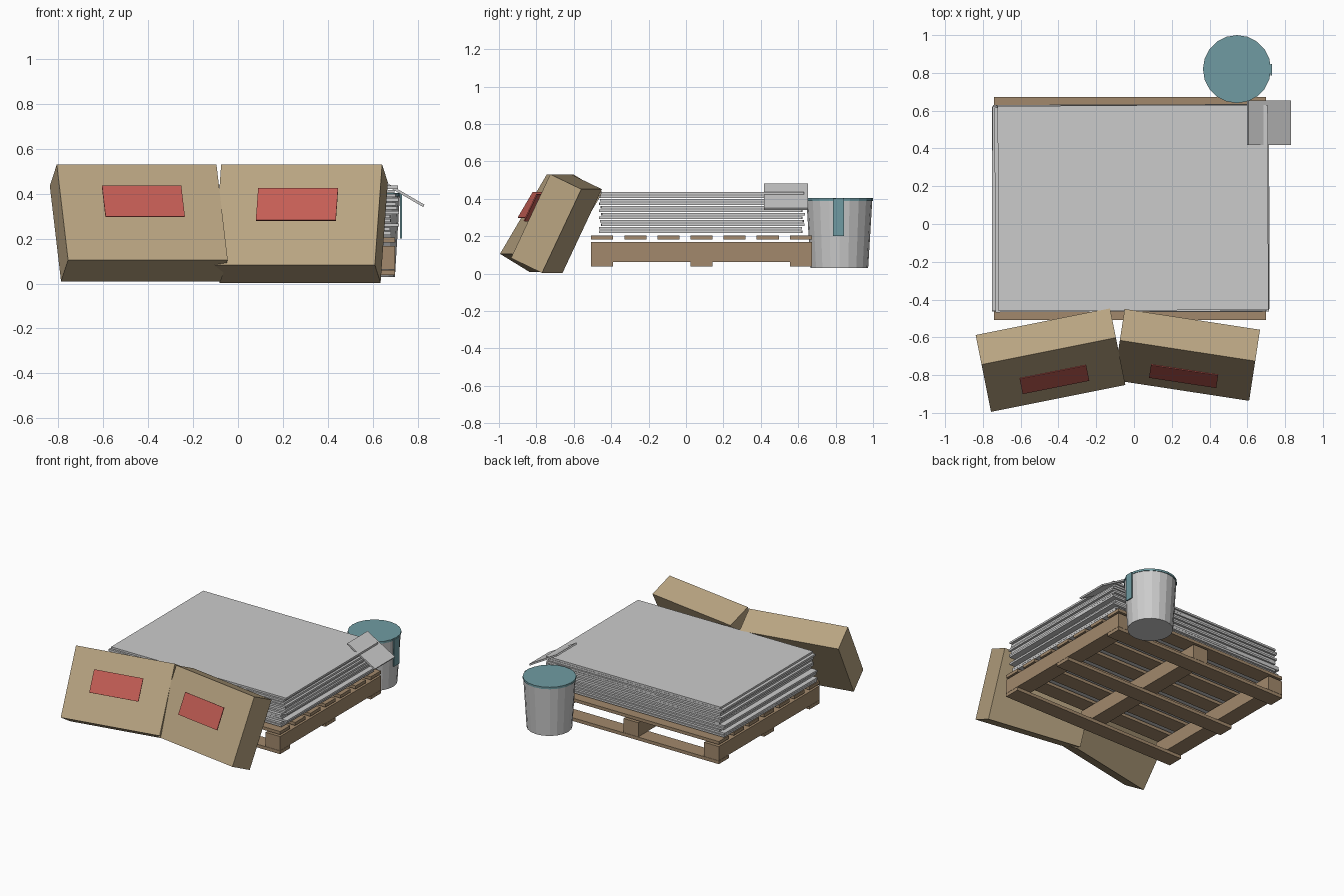
import bpy, bmesh, math, random
from mathutils import Matrix, Vector, Euler

if "Cube" in bpy.data.objects:
    bpy.data.objects.remove(bpy.data.objects["Cube"])

random.seed(4)


def material(name, rgb):
    m = bpy.data.materials.new(name)
    m.diffuse_color = (*rgb, 1)
    m.use_nodes = True
    m.node_tree.nodes["Principled BSDF"].inputs["Base Color"].default_value = m.diffuse_color
    return m


WOOD = material("wood", (0.36, 0.25, 0.15))
CARD = material("cardboard", (0.48, 0.37, 0.22))
RED = material("red", (0.55, 0.11, 0.09))
TEAL = material("teal", (0.16, 0.33, 0.36))


def finish(name, bm, mat):
    me = bpy.data.meshes.new(name)
    bm.to_mesh(me)
    bm.free()
    ob = bpy.data.objects.new(name, me)
    bpy.context.collection.objects.link(ob)
    if mat:
        me.materials.append(mat)
    return ob


def box(name, centre, size, rot=(0, 0, 0), mat=None):
    bm = bmesh.new()
    bmesh.ops.create_cube(bm, size=1, matrix=Matrix.Diagonal((*size, 1)))
    ob = finish(name, bm, mat)
    ob.location = centre
    ob.rotation_euler = [math.radians(a) for a in rot]
    return ob


def cone(name, x, y, z0, z1, r0, r1, mat=None, sides=20):
    bm = bmesh.new()
    bmesh.ops.create_cone(bm, cap_ends=True, segments=sides, radius1=r0, radius2=r1, depth=z1 - z0)
    ob = finish(name, bm, mat)
    ob.location = (x, y, (z0 + z1) / 2)
    return ob


# Pallet: deck slats and runners along x, stringers along y
PX, PY, PW, PL = -0.02, 0.083, 1.44, 1.18
for i in range(7):
    y = PY + (i - 3) * 0.177
    box("deck_slat", (PX, y, 0.193), (PW, 0.118, 0.023), mat=WOOD)
    if i % 3 == 0:
        box("bottom_runner", (PX, y, 0.049), (PW, 0.118, 0.024), mat=WOOD)
for i in (-1, 0, 1):
    box("stringer", (PX + i * 0.66, PY, 0.115), (0.12, PL, 0.105), mat=WOOD)

# Loosely stacked sheets
COUNT = 12
for i in range(COUNT):
    top = i == COUNT - 1
    dx = -0.005 if top else random.uniform(-0.045, 0.005)
    dy = 0 if top else random.uniform(-0.008, 0.008)
    box("sheet", (dx, 0.085 + dy, 0.224 + i * 0.0186), (1.43, 1.085, 0.014),
        (0, 0, random.uniform(-0.3, 0.3)))

# Sloping offcut on the back right corner
box("loose_offcut", (0.715, 0.535, 0.411), (0.26, 0.235, 0.012), (0, 30, 0))

# Leaning cartons with a label panel held just off the front
for cx, cy, cz, tilt, turn in ((-0.442, -0.72, 0.27, -31, 11.3), (0.28, -0.693, 0.267, -25.4, -8.7)):
    rot = (tilt, 0, turn)
    box("carton", (cx, cy, cz), (0.725, 0.186, 0.496), rot, CARD)
    turn_matrix = Euler([math.radians(a) for a in rot]).to_matrix()
    spot = Vector((cx, cy, cz)) + turn_matrix @ Vector((0, -0.139, 0.029))
    box("carton_label", spot, (0.36, 0.006, 0.16), rot, RED)

# Pail with lid and side label
cone("pail", 0.545, 0.82, 0.03, 0.392, 0.154, 0.176)
cone("pail_lid", 0.545, 0.82, 0.388, 0.403, 0.18, 0.18, TEAL)
box("pail_label", (0.726, 0.816, 0.3), (0.008, 0.06, 0.2), mat=TEAL)
